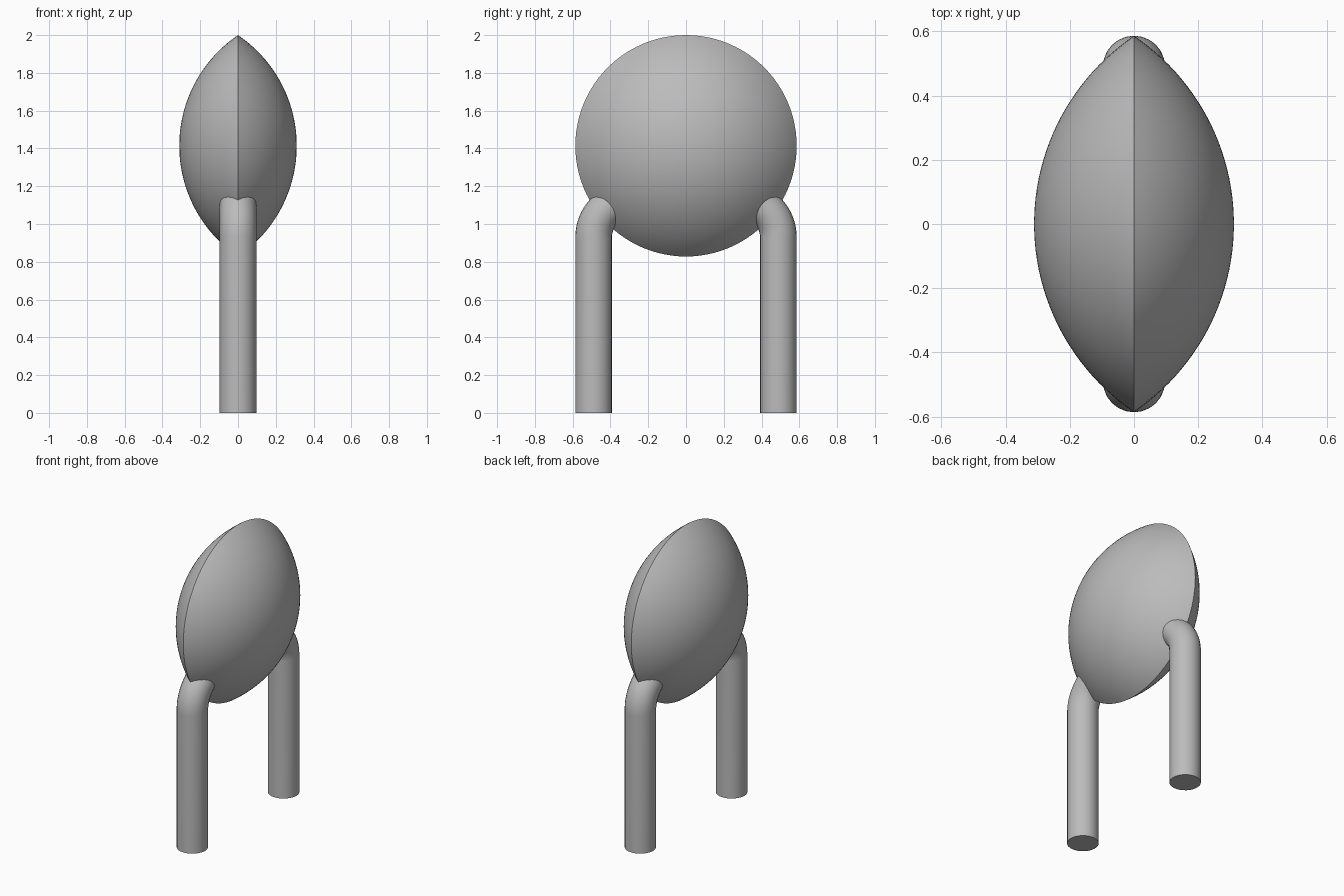
import bpy
import bmesh
from math import sin, cos, asin, pi, radians, sqrt
from mathutils import Vector

cube = bpy.data.objects.get("Cube")
if cube:
    bpy.data.objects.remove(cube, do_unlink=True)

DISC_R, HALF_THICK, DISC_Z = 0.586, 0.311, 1.414
LEG_R, LEG_Y, BEND_Z, BEND_R = 0.097, 0.489, 0.93, 0.2

grey = bpy.data.materials.new("plain grey")
grey.use_nodes = True
colour = (0.5, 0.5, 0.5, 1)
grey.diffuse_color = colour
grey.node_tree.nodes["Principled BSDF"].inputs["Base Color"].default_value = colour


def finish(obj):
    """Give the part its colour and smooth shading with sharp creases."""
    obj.data.materials.clear()
    obj.data.materials.append(grey)
    bpy.ops.object.select_all(action='DESELECT')
    obj.select_set(True)
    bpy.context.view_layer.objects.active = obj
    bpy.ops.object.shade_smooth_by_angle(angle=radians(35))


# Lens body: a circular arc spun about the x axis, mirrored to two caps
arc_r = (DISC_R ** 2 + HALF_THICK ** 2) / (2 * HALF_THICK)
half_angle = asin(DISC_R / arc_r)
steps = 24
bm = bmesh.new()
for side in (-1, 1):
    profile = []
    for i in range(steps + 1):
        a = half_angle * i / steps
        x = arc_r * cos(a) - (arc_r - HALF_THICK)
        profile.append(bm.verts.new((side * x, 0, arc_r * sin(a))))
    edges = [bm.edges.new(pair) for pair in zip(profile, profile[1:])]
    bmesh.ops.spin(bm, geom=profile + edges, cent=(0, 0, 0), axis=(1, 0, 0),
                   angle=2 * pi, steps=96)
bmesh.ops.remove_doubles(bm, verts=bm.verts, dist=0.0005)
bmesh.ops.recalc_face_normals(bm, faces=bm.faces)
mesh = bpy.data.meshes.new("lens_body")
bm.to_mesh(mesh)
bm.free()
lens = bpy.data.objects.new("lens_body", mesh)
lens.location.z = DISC_Z
bpy.context.collection.objects.link(lens)
finish(lens)


def add_leg(name, side):
    """Upright tube that bends inward and ends inside the lens."""
    path = [Vector((0, side * LEG_Y, 0))]
    for i in range(13):
        a = radians(45) * i / 12
        path.append(Vector((0, side * (LEG_Y - BEND_R * (1 - cos(a))),
                            BEND_Z + BEND_R * sin(a))))
    path.append(path[-1] + Vector((0, -side, 1)) * 0.1)
    curve = bpy.data.curves.new(name, 'CURVE')
    curve.dimensions = '3D'
    curve.bevel_depth = LEG_R
    curve.bevel_resolution = 10
    curve.use_fill_caps = True
    spline = curve.splines.new('POLY')
    spline.points.add(len(path) - 1)
    for point, co in zip(spline.points, path):
        point.co = (*co, 1)
    leg = bpy.data.objects.new(name, curve)
    bpy.context.collection.objects.link(leg)
    bpy.ops.object.select_all(action='DESELECT')
    leg.select_set(True)
    bpy.context.view_layer.objects.active = leg
    bpy.ops.object.convert(target='MESH')
    finish(bpy.context.view_layer.objects.active)


add_leg("front_leg", -1)
add_leg("back_leg", 1)
